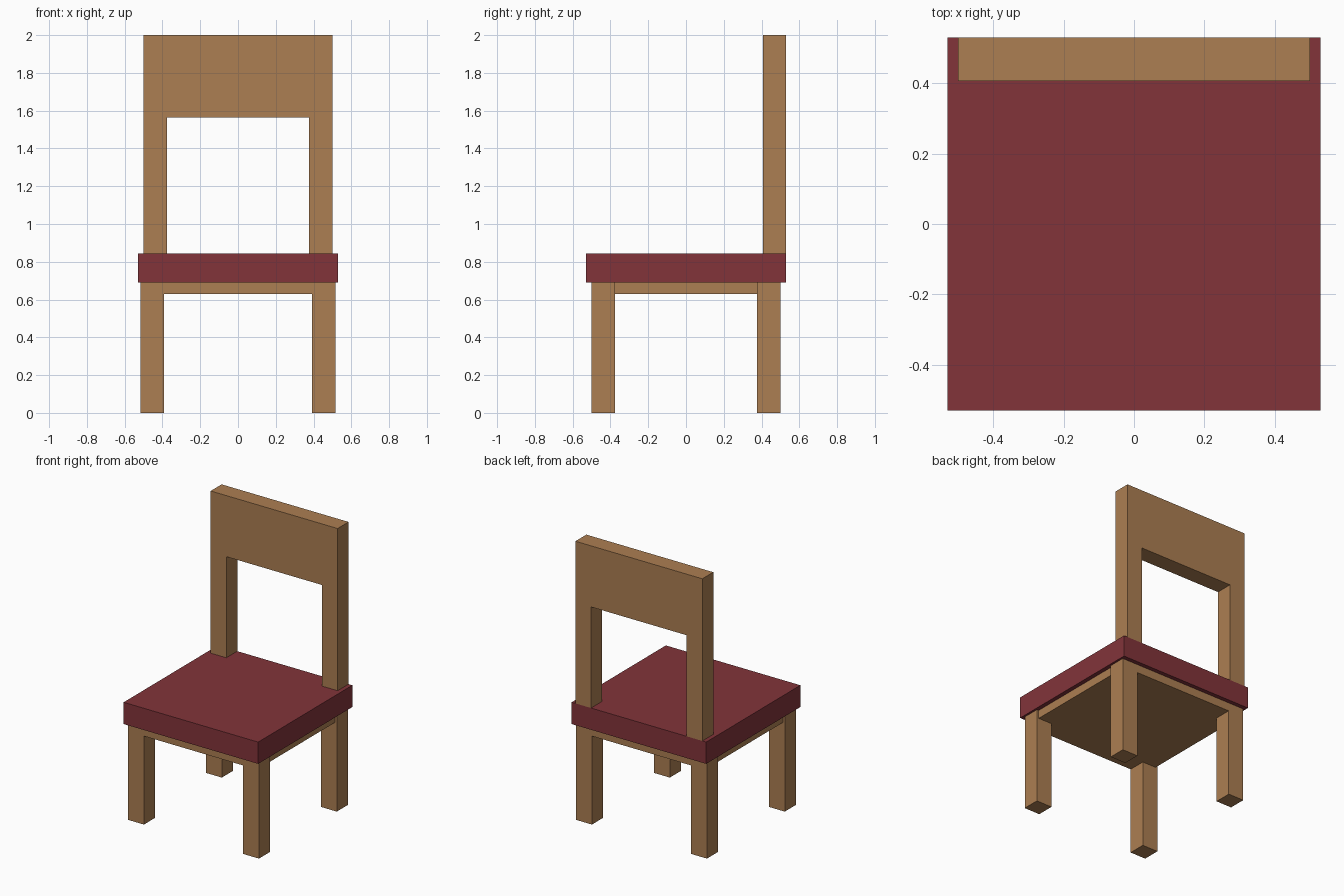
import bpy
import bmesh

if "Cube" in bpy.data.objects:
    bpy.data.objects.remove(bpy.data.objects["Cube"])


def material(name, rgb):
    m = bpy.data.materials.new(name)
    m.diffuse_color = (*rgb, 1.0)
    m.use_nodes = True
    m.node_tree.nodes["Principled BSDF"].inputs["Base Color"].default_value = m.diffuse_color
    return m


wood = material("light_wood", (0.413, 0.209, 0.084))
red = material("dark_red", (0.223, 0.034, 0.042))


def finish(name, bm, mat):
    bmesh.ops.recalc_face_normals(bm, faces=bm.faces)
    mesh = bpy.data.meshes.new(name)
    bm.to_mesh(mesh)
    bm.free()
    mesh.materials.append(mat)
    obj = bpy.data.objects.new(name, mesh)
    bpy.context.collection.objects.link(obj)
    return obj


def box(name, lo, hi, mat):
    bm = bmesh.new()
    bmesh.ops.create_cube(bm, size=1.0)
    for v in bm.verts:
        v.co = [lo[i] if v.co[i] < 0 else hi[i] for i in range(3)]
    return finish(name, bm, mat)


# Seat cushion and the wooden board beneath it
box("seat", (-0.53, -0.53, 0.69), (0.53, 0.53, 0.845), red)
box("seat_frame", (-0.50, -0.50, 0.63), (0.50, 0.50, 0.69), wood)

# Four legs, slightly proud of the frame at the sides
for row, y in (("front", -0.50), ("back", 0.376)):
    for side, x in (("left", -0.515), ("right", 0.391)):
        box(f"{row}_{side}_leg", (x, y, 0.0), (x + 0.124, y + 0.124, 0.69), wood)

# Backrest: upside-down U profile extruded through its depth
profile = [(-0.50, 0.845), (-0.377, 0.845), (-0.377, 1.565), (0.377, 1.565),
           (0.377, 0.845), (0.50, 0.845), (0.50, 2.0), (-0.50, 2.0)]
bm = bmesh.new()
face = bm.faces.new([bm.verts.new((x, 0.407, z)) for x, z in profile])
ext = bmesh.ops.extrude_face_region(bm, geom=[face], use_keep_orig=True)
moved = [g for g in ext["geom"] if isinstance(g, bmesh.types.BMVert)]
bmesh.ops.translate(bm, verts=moved, vec=(0, 0.123, 0))
finish("backrest", bm, wood)
